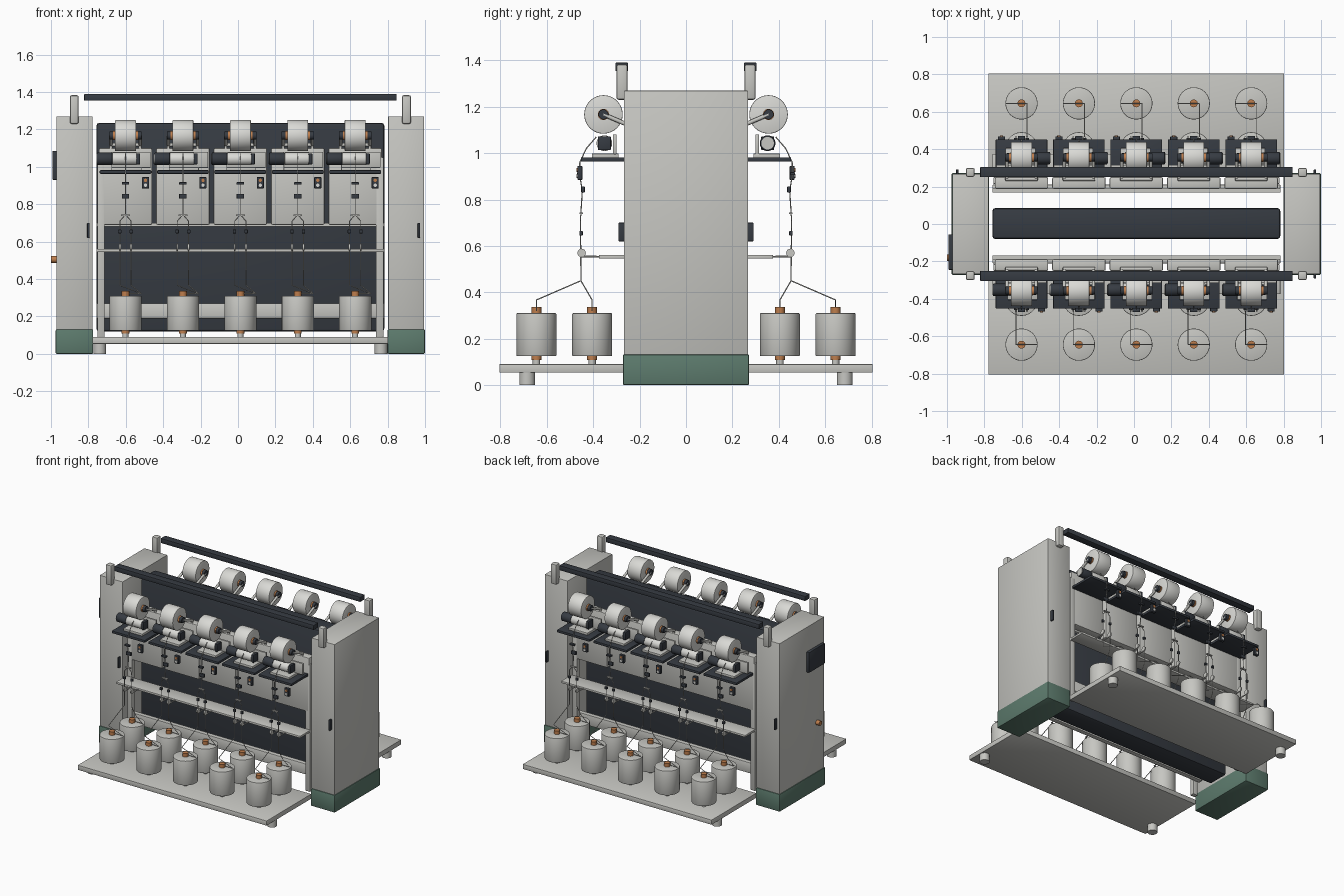
import bpy, bmesh, math
from mathutils import Vector, Matrix

cube = bpy.data.objects.get("Cube")
if cube:
    bpy.data.objects.remove(cube, do_unlink=True)

CX = 0.0125      # centre of the frame
PITCH = 0.307    # distance between winding stations


def material(name, rgb):
    m = bpy.data.materials.new(name)
    m.use_nodes = True
    m.diffuse_color = (*rgb, 1)
    m.node_tree.nodes["Principled BSDF"].inputs["Base Color"].default_value = (*rgb, 1)
    return m


GREY = material("light grey paint", (0.57, 0.57, 0.54))
WHITE = material("off white yarn", (0.70, 0.70, 0.67))
DARK = material("dark slate", (0.037, 0.044, 0.055))
GREEN = material("green base", (0.11, 0.20, 0.155))
ORANGE = material("copper orange", (0.52, 0.21, 0.075))


class Part:
    """Collects primitives into one named object."""

    def __init__(self, name, mat):
        self.name, self.mat, self.bm = name, mat, bmesh.new()

    def box(self, x, y, z, bevel=0.0):
        lo, hi = Vector((x[0], y[0], z[0])), Vector((x[1], y[1], z[1]))
        mat = Matrix.Translation((lo + hi) / 2) @ Matrix.Diagonal((*(hi - lo), 1))
        verts = bmesh.ops.create_cube(self.bm, size=1, matrix=mat)["verts"]
        if bevel:
            edges = list({e for v in verts for e in v.link_edges})
            bmesh.ops.bevel(self.bm, geom=edges, offset=bevel, segments=2,
                            affect='EDGES', profile=0.5)
        return self

    def rod(self, a, b, r, sides=32, bevel=0.0):
        a, b = Vector(a), Vector(b)
        d = b - a
        mat = Matrix.Translation((a + b) / 2) @ d.to_track_quat('Z', 'Y').to_matrix().to_4x4()
        verts = bmesh.ops.create_cone(self.bm, cap_ends=True, segments=sides, radius1=r,
                                      radius2=r, depth=d.length, matrix=mat)["verts"]
        if bevel:
            caps = {f for v in verts for f in v.link_faces if len(f.verts) > 4}
            edges = list({e for f in caps for e in f.edges})
            bmesh.ops.bevel(self.bm, geom=edges, offset=bevel, segments=2,
                            affect='EDGES', profile=0.5)
        return self

    def wire(self, points, r=0.0025):
        for a, b in zip(points, points[1:]):
            self.rod(a, b, r, 6)
        return self

    def done(self):
        mesh = bpy.data.meshes.new(self.name)
        self.bm.to_mesh(mesh)
        self.bm.free()
        mesh.materials.append(self.mat)
        obj = bpy.data.objects.new(self.name, mesh)
        bpy.context.collection.objects.link(obj)
        bpy.ops.object.select_all(action='DESELECT')
        obj.select_set(True)
        bpy.context.view_layer.objects.active = obj
        bpy.ops.object.shade_smooth_by_angle(angle=math.radians(35))
        return obj


def place(objects, spots):
    """Puts the first copy at the first spot and linked copies at the others."""
    for obj in objects:
        for i, (x, turn) in enumerate(spots):
            o = obj if i == 0 else obj.copy()
            if i:
                bpy.context.collection.objects.link(o)
            o.location.x, o.rotation_euler.z = x, turn


# End cabinets and their plinths
cabinets, plinths = Part("end_cabinets", GREY), Part("plinths", GREEN)
for s in (-1, 1):
    span = lambda a, b: sorted((CX + s * a, CX + s * b))
    cabinets.box(span(0.79, 0.983), (-0.268, 0.268), (0.13, 1.27), 0.004)
    plinths.box(span(0.787, 0.987), (-0.272, 0.272), (0, 0.132), 0.006)
cabinets.done()
plinths.done()

# Door handles
handles = Part("door_handles", DARK)
for x, s in ((-0.80, -1), (0.967, -1), (-0.945, 1), (0.967, 1)):
    handles.box((x - 0.006, x + 0.006), sorted((s * 0.265, s * 0.292)), (0.62, 0.70), 0.003)
handles.done()

# Control screen and knob on the end
Part("control_screen", DARK).box((-0.992, -0.965), (-0.245, -0.055), (0.93, 1.085), 0.005).done()
Part("control_knob", ORANGE).rod((-0.96, -0.18, 0.505), (-1.0, -0.18, 0.505), 0.018).done()

# Central dark housing
Part("central_housing", DARK).box((-0.757, 0.782), (-0.08, 0.085), (0.12, 1.235), 0.015).done()

# Parts that run the full length of each side
side = [
    Part("creel_platform", GREY).box((-0.79, 0.79), (-0.805, -0.27), (0.054, 0.09), 0.002),
    Part("platform_feet", GREY).rod((-0.752, -0.685, 0), (-0.752, -0.685, 0.056), 0.034)
    .rod((0.752, -0.685, 0), (0.752, -0.685, 0.056), 0.034),
    Part("top_beam", DARK).box((-0.835, 0.835), (-0.305, -0.25), (1.354, 1.39), 0.003),
    Part("beam_posts", GREY).box((-0.912, -0.864), (-0.3, -0.252), (1.23, 1.383), 0.01)
    .box((0.864, 0.912), (-0.3, -0.252), (1.23, 1.383), 0.01),
    Part("frame_uprights", GREY).box((-0.765, -0.725), (-0.25, -0.215), (0.09, 1.05), 0.003)
    .box((0.725, 0.765), (-0.25, -0.215), (0.09, 1.05), 0.003),
    Part("frame_rails", GREY).box((-0.77, 0.77), (-0.19, -0.168), (0.68, 0.70))
    .box((-0.77, 0.77), (-0.21, -0.175), (0.19, 0.27), 0.003),
    Part("guide_shelf", GREY).box((-0.77, 0.77), (-0.375, -0.25), (0.545, 0.561), 0.003),
]
place([p.done() for p in side], [(CX, 0), (CX, math.pi)])

# ---- One winding station, facing -y, repeated along both sides ----
DRUM_Y, DRUM_Z = -0.352, 1.043
PACK_Y, PACK_Z = -0.356, 1.167
station = []

station.append(Part("station_panel", GREY)
               .box((-0.143, 0.143), (-0.25, -0.188), (0.69, 1.10), 0.008))
station.append(Part("station_shelf", DARK)
               .box((-0.138, 0.138), (-0.453, -0.25), (0.963, 0.982), 0.004))

# Yarn package on its tube with end hubs and cradle arms
station.append(Part("yarn_package", WHITE)
               .rod((-0.056, PACK_Y, PACK_Z), (0.056, PACK_Y, PACK_Z), 0.083, 48, 0.004))
station.append(Part("package_tube", ORANGE)
               .rod((-0.066, PACK_Y, PACK_Z), (0.066, PACK_Y, PACK_Z), 0.024))
hubs = Part("package_hubs", DARK)
arms = Part("cradle_arms", GREY)
for s in (-1, 1):
    hubs.rod((s * 0.064, PACK_Y, PACK_Z), (s * 0.086, PACK_Y, PACK_Z), 0.022, 12)
    arms.rod((s * 0.078, PACK_Y, PACK_Z), (s * 0.078, -0.235, 1.115), 0.009, 12)
    arms.rod((s * 0.078, -0.24, 1.118), (s * 0.078, -0.24, 0.98), 0.008, 12)
arms.rod((-0.085, -0.24, 1.118), (0.085, -0.24, 1.118), 0.01, 12)
station += [hubs, arms]

# Drive drum, motor and bracket
station.append(Part("drive_drum", WHITE)
               .rod((-0.07, DRUM_Y, DRUM_Z), (0.06, DRUM_Y, DRUM_Z), 0.034, 32, 0.004))
station.append(Part("drive_motor", DARK)
               .rod((-0.153, DRUM_Y, DRUM_Z), (-0.07, DRUM_Y, DRUM_Z), 0.033, 32, 0.004)
               .box((0.058, 0.078), (DRUM_Y - 0.028, DRUM_Y + 0.028), (1.013, 1.072), 0.004))
station.append(Part("motor_end_cap", GREY)
               .rod((-0.156, DRUM_Y, DRUM_Z), (-0.15, DRUM_Y, DRUM_Z), 0.027))
station.append(Part("drum_bracket", GREY)
               .box((-0.075, 0.085), (-0.405, -0.29), (0.98, 0.998), 0.002)
               .box((-0.075, 0.135), (-0.315, -0.30), (0.995, 1.08), 0.002))

# Switch box, sensors and yarn guides
station.append(Part("switch_and_sensors", DARK)
               .box((0.088, 0.126), (-0.468, -0.447), (0.885, 0.945), 0.003)
               .box((-0.02, 0.02), (-0.452, -0.436), (0.83, 0.856), 0.003)
               .box((-0.04, -0.022), (-0.46, -0.445), (0.645, 0.664), 0.002)
               .box((0.022, 0.04), (-0.46, -0.445), (0.645, 0.664), 0.002)
               .box((-0.02, 0.02), (-0.47, -0.45), (0.905, 0.918), 0.002))
station.append(Part("switch_button", ORANGE).rod((0.107, -0.465, 0.928), (0.107, -0.472, 0.928), 0.009, 16))
station.append(Part("switch_lamp", WHITE).rod((0.107, -0.465, 0.902), (0.107, -0.472, 0.902), 0.009, 16))
guides = Part("yarn_guides", GREY).box((-0.024, 0.024), (-0.459, -0.445), (0.737, 0.744))
for s in (-1, 1):
    guides.rod((s * 0.03 - 0.005, -0.45, 0.57), (s * 0.03 + 0.005, -0.45, 0.57), 0.018, 20)
    guides.rod((s * 0.03, -0.45, 0.555), (s * 0.03, -0.36, 0.553), 0.004, 8)
station.append(guides)

# Yarn from both supply spools, joining below the sensors and rising to the drum
yarn = Part("yarn_path", GREY)
yarn.wire([(0, -0.387, 1.07), (0, -0.43, 1.02), (0, -0.458, 0.96), (0, -0.458, 0.90),
           (0, -0.447, 0.84), (0, -0.453, 0.745)])
for s, y in ((-1, -0.645), (1, -0.405)):
    yarn.wire([(0, -0.453, 0.745), (s * 0.03, -0.455, 0.71), (s * 0.03, -0.453, 0.45),
               (s * 0.03, y, 0.367), (0.085, y, 0.322)])
    yarn.wire([(0, y, 0.322), (0.085, y, 0.322)])
station.append(yarn)

# Supply spools in two rows
spools, spindles, collars = (Part("supply_spools", GREY), Part("spool_spindles", ORANGE),
                             Part("spindle_collars", GREY))
for y in (-0.645, -0.405):
    spools.rod((0, y, 0.125), (0, y, 0.31), 0.086, 48, 0.004)
    spindles.rod((0, y, 0.108), (0, y, 0.336), 0.021, 20)
    collars.rod((0, y, 0.088), (0, y, 0.11), 0.016, 20)
station += [spools, spindles, collars]

place([p.done() for p in station],
      [(CX + i * PITCH, turn) for turn in (0, math.pi) for i in range(-2, 3)])
